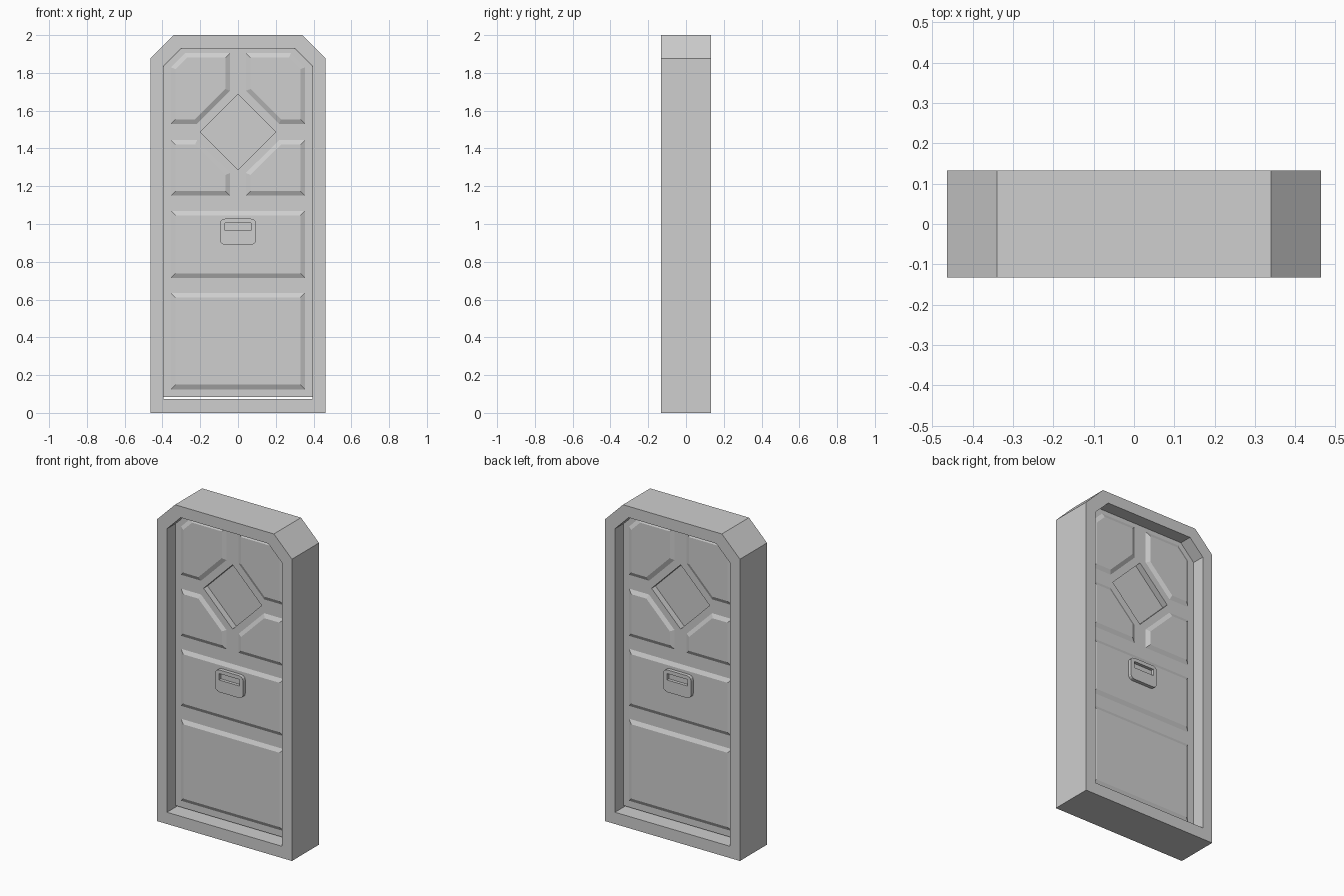
import bpy, bmesh, math
from mathutils import Vector

if "Cube" in bpy.data.objects:
    bpy.data.objects.remove(bpy.data.objects["Cube"])

grey = bpy.data.materials.new("plain grey")
grey.use_nodes = True
GREY = (0.62, 0.62, 0.62, 1)
grey.diffuse_color = GREY
grey.node_tree.nodes["Principled BSDF"].inputs["Base Color"].default_value = GREY


def inset(points, d):
    """Offset a counter-clockwise outline inwards by d."""
    result = []
    n = len(points)
    for i in range(n):
        p = Vector(points[i])
        a = (p - Vector(points[i - 1])).normalized()
        b = (Vector(points[(i + 1) % n]) - p).normalized()
        na, nb = Vector((-a.y, a.x)), Vector((-b.y, b.x))
        result.append(p + (na + nb) * d / (1 + na.dot(nb)))
    return result


def prism(name, points, y0, y1, taper=0):
    """Extrude an (x, z) outline from y0 to y1, shrinking the y1 end by taper."""
    bm = bmesh.new()
    ends = []
    for outline, y in ((points, y0), (inset(points, taper), y1)):
        ends.append([bm.verts.new((p[0], y, p[1])) for p in outline])
    for ring in ends:
        bm.faces.new(ring)
    n = len(points)
    for i in range(n):
        j = (i + 1) % n
        bm.faces.new((ends[0][i], ends[0][j], ends[1][j], ends[1][i]))
    bmesh.ops.recalc_face_normals(bm, faces=bm.faces)
    mesh = bpy.data.meshes.new(name)
    bm.to_mesh(mesh)
    bm.free()
    mesh.materials.append(grey)
    obj = bpy.data.objects.new(name, mesh)
    bpy.context.collection.objects.link(obj)
    return obj


def cut(obj, cutter):
    """Subtract the cutter from obj and discard it."""
    mod = obj.modifiers.new("cut", 'BOOLEAN')
    mod.operation = 'DIFFERENCE'
    mod.solver = 'EXACT'
    mod.object = cutter
    bpy.context.view_layer.objects.active = obj
    bpy.ops.object.modifier_apply(modifier=mod.name)
    bpy.data.objects.remove(cutter)


def clipped_top(w, z0, z1, c):
    """Upright rectangle with both top corners clipped."""
    return [(-w, z0), (w, z0), (w, z1 - c), (w - c, z1), (c - w, z1), (-w, z1 - c)]


def rect(w, z0, z1):
    return [(-w, z0), (w, z0), (w, z1), (-w, z1)]


def rounded_rect(w, z0, z1, r):
    points = []
    corners = [(-w + r, z0 + r), (w - r, z0 + r), (w - r, z1 - r), (-w + r, z1 - r)]
    for k, (cx, cz) in enumerate(corners):
        for step in range(4):
            a = math.pi + (k + step / 3) * math.pi / 2
            points.append((cx + r * math.cos(a), cz + r * math.sin(a)))
    return points


def flip(points):
    """Mirror an outline across x, keeping its winding."""
    return [(-x, z) for x, z in reversed(points)]


HALF = 0.133     # half depth of the frame
SLAB = 0.053     # half thickness of the door
RAISE = 0.012    # height of the raised panels
MID = 1.487      # height of the window centre

# Frame around the door
frame = prism("door_frame", clipped_top(0.464, 0, 2, 0.124), -HALF, HALF)
cut(frame, prism("opening", clipped_top(0.395, 0.073, 1.93, 0.094), -1, 1))

# Door slab with a diamond window
diamond = [(0, MID - 0.2), (0.2, MID), (0, MID + 0.2), (-0.2, MID)]
slab = prism("door_slab", clipped_top(0.394, 0.085, 1.93, 0.094), -SLAB, SLAB)
cut(slab, prism("window_hole", diamond, -1, 1))
prism("window_pane", diamond, -0.014, 0.014)

# Raised panel outlines (left-hand ones are mirrored)
upper = [(0.217, 1.53), (0.355, 1.53), (0.355, 1.83), (0.28, 1.905),
         (0.042, 1.905), (0.042, 1.705)]
lower = [(0.042, 1.15), (0.355, 1.15), (0.355, 1.444), (0.217, 1.444), (0.042, 1.27)]
panels = {
    "bottom_panel": rect(0.355, 0.125, 0.635),
    "middle_panel": rect(0.355, 0.715, 1.07),
    "upper_left_panel": upper,
    "upper_right_panel": flip(upper),
    "lower_left_panel": lower,
    "lower_right_panel": flip(lower),
}

# Panels and letter plate on both faces
for side, tag in ((-1, "front_"), (1, "back_")):
    for name, outline in panels.items():
        prism(tag + name, outline, side * (SLAB - 0.005), side * SLAB, 0)
        prism(tag + name + "_bevel", outline, side * SLAB, side * (SLAB + RAISE), 0.024)
    face = SLAB + RAISE
    plate = prism(tag + "letter_plate", rounded_rect(0.096, 0.89, 1.028, 0.028),
                  side * (face - 0.005), side * (face + 0.022))
    cut(plate, prism("slot", rect(0.07, 0.965, 1.005), side * (face + 0.003), side))
